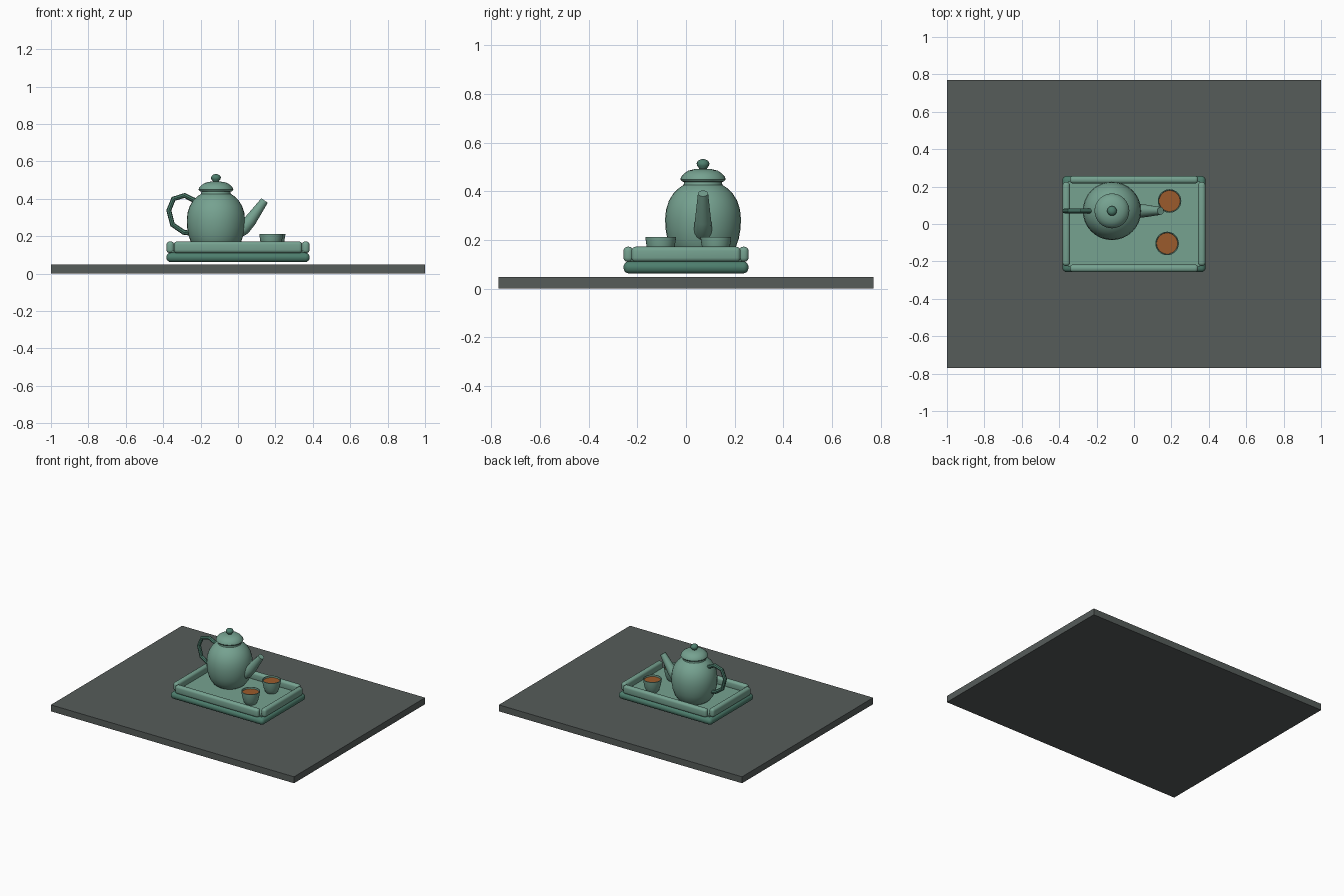
import bpy, bmesh, math
from mathutils import Vector

if "Cube" in bpy.data.objects:
    bpy.data.objects.remove(bpy.data.objects["Cube"])


def material(name, rgb):
    m = bpy.data.materials.new(name)
    m.diffuse_color = (*rgb, 1)
    m.use_nodes = True
    m.node_tree.nodes["Principled BSDF"].inputs["Base Color"].default_value = m.diffuse_color
    return m


GREEN = material("celadon green", (0.18, 0.36, 0.28))
DARK = material("deep green", (0.075, 0.21, 0.155))
SLATE = material("slate grey", (0.093, 0.107, 0.102))
TEA = material("tea brown", (0.33, 0.105, 0.025))


def finish(name, bm, mat, smooth=True):
    bmesh.ops.recalc_face_normals(bm, faces=bm.faces)
    me = bpy.data.meshes.new(name)
    bm.to_mesh(me)
    bm.free()
    ob = bpy.data.objects.new(name, me)
    bpy.context.collection.objects.link(ob)
    me.materials.append(mat)
    if smooth:
        bpy.ops.object.select_all(action='DESELECT')
        ob.select_set(True)
        bpy.context.view_layer.objects.active = ob
        bpy.ops.object.shade_smooth_by_angle(angle=math.radians(40))
    return ob


def box(name, lo, hi, mat, bevel=0):
    """Box between two corners, optionally with rounded edges."""
    bm = bmesh.new()
    bmesh.ops.create_cube(bm, size=1)
    for v in bm.verts:
        v.co = [(a + b) / 2 + c * (b - a) for a, b, c in zip(lo, hi, v.co)]
    if bevel:
        bmesh.ops.bevel(bm, geom=bm.edges[:], offset=bevel, segments=4,
                        profile=0.5, affect='EDGES')
    return finish(name, bm, mat, bevel > 0)


def skin(bm, rings):
    """Join successive vertex rings and cap both ends."""
    n = len(rings[0])
    for a, b in zip(rings, rings[1:]):
        for i in range(n):
            j = (i + 1) % n
            bm.faces.new((a[i], a[j], b[j], b[i]))
    bm.faces.new(rings[0])
    bm.faces.new(rings[-1])


def lathe(name, centre, profile, mat, sides=32):
    """Turn a (radius, height) profile around a vertical axis."""
    bm = bmesh.new()
    rings = [[bm.verts.new((centre[0] + r * math.cos(math.tau * i / sides),
                            centre[1] + r * math.sin(math.tau * i / sides), z))
              for i in range(sides)] for r, z in profile]
    skin(bm, rings)
    return finish(name, bm, mat)


def tube(name, y, path, mat, sides=12, smooth=True):
    """Sweep a round section along (x, z, radius) points in the plane at y."""
    bm = bmesh.new()
    pts = [Vector((x, y, z)) for x, z, r in path]
    rings = []
    for k, p in enumerate(pts):
        d = (pts[min(k + 1, len(pts) - 1)] - pts[max(k - 1, 0)]).normalized()
        u = Vector((0, 1, 0))
        w = d.cross(u)
        rings.append([bm.verts.new(p + path[k][2] * (
            u * math.cos(math.tau * i / sides) + w * math.sin(math.tau * i / sides)))
            for i in range(sides)])
    skin(bm, rings)
    return finish(name, bm, mat, smooth)


# Table slab
box("table_slab", (-1, -0.77, 0), (1, 0.77, 0.048), SLATE)

# Tray: rounded foot, floor panel and four rim bars
box("tray_base", (-0.383, -0.257, 0.062), (0.383, 0.257, 0.112), DARK, 0.023)
box("tray_floor", (-0.352, -0.226, 0.1), (0.352, 0.226, 0.122), GREEN)
for s, side in ((-1, "front"), (1, "back")):
    y = s * 0.237
    box("rim_" + side, (-0.343, y - 0.02, 0.11), (0.343, y + 0.02, 0.172), GREEN, 0.017)
for s, side in ((-1, "left"), (1, "right")):
    x = s * 0.362
    box("rim_" + side, (x - 0.02, -0.224, 0.11), (x + 0.02, 0.224, 0.172), GREEN, 0.017)

# Teapot body, lid and knob
POT = (-0.118, 0.07)
lathe("pot_body", POT, [(0.09, 0.118), (0.112, 0.135), (0.133, 0.165), (0.147, 0.205),
                        (0.154, 0.245), (0.156, 0.285), (0.152, 0.325), (0.14, 0.362),
                        (0.12, 0.394), (0.097, 0.415), (0.08, 0.426), (0.076, 0.445)], GREEN)
lathe("pot_lid", POT, [(0.07, 0.437), (0.086, 0.44), (0.093, 0.449), (0.09, 0.459),
                       (0.078, 0.473), (0.06, 0.485), (0.035, 0.491), (0.012, 0.493)], GREEN)
lathe("lid_knob", POT, [(0.014, 0.488), (0.017, 0.496), (0.025, 0.505), (0.026, 0.515),
                        (0.021, 0.525), (0.011, 0.531), (0.003, 0.532)], DARK, 16)

# Spout and faceted handle
tube("spout", POT[1], [(-0.01, 0.222, 0.037), (0.03, 0.243, 0.037), (0.065, 0.283, 0.033),
                       (0.142, 0.391, 0.021)], GREEN, 16)
tube("handle", POT[1], [(x, z, 0.0135) for x, z in (
    (-0.2, 0.366), (-0.225, 0.388), (-0.286, 0.418), (-0.345, 0.4), (-0.37, 0.338),
    (-0.35, 0.262), (-0.29, 0.221), (-0.24, 0.215))], DARK, 8, False)

# Two cups with tea
for i, c in enumerate(((0.19, 0.123), (0.177, -0.104)), 1):
    lathe(f"cup_{i}", c, [(0.036, 0.12), (0.044, 0.13), (0.052, 0.15), (0.058, 0.175),
                          (0.063, 0.207), (0.063, 0.213), (0.058, 0.213), (0.056, 0.198)], GREEN)
    lathe(f"tea_{i}", c, [(0.056, 0.196), (0.056, 0.202)], TEA)
